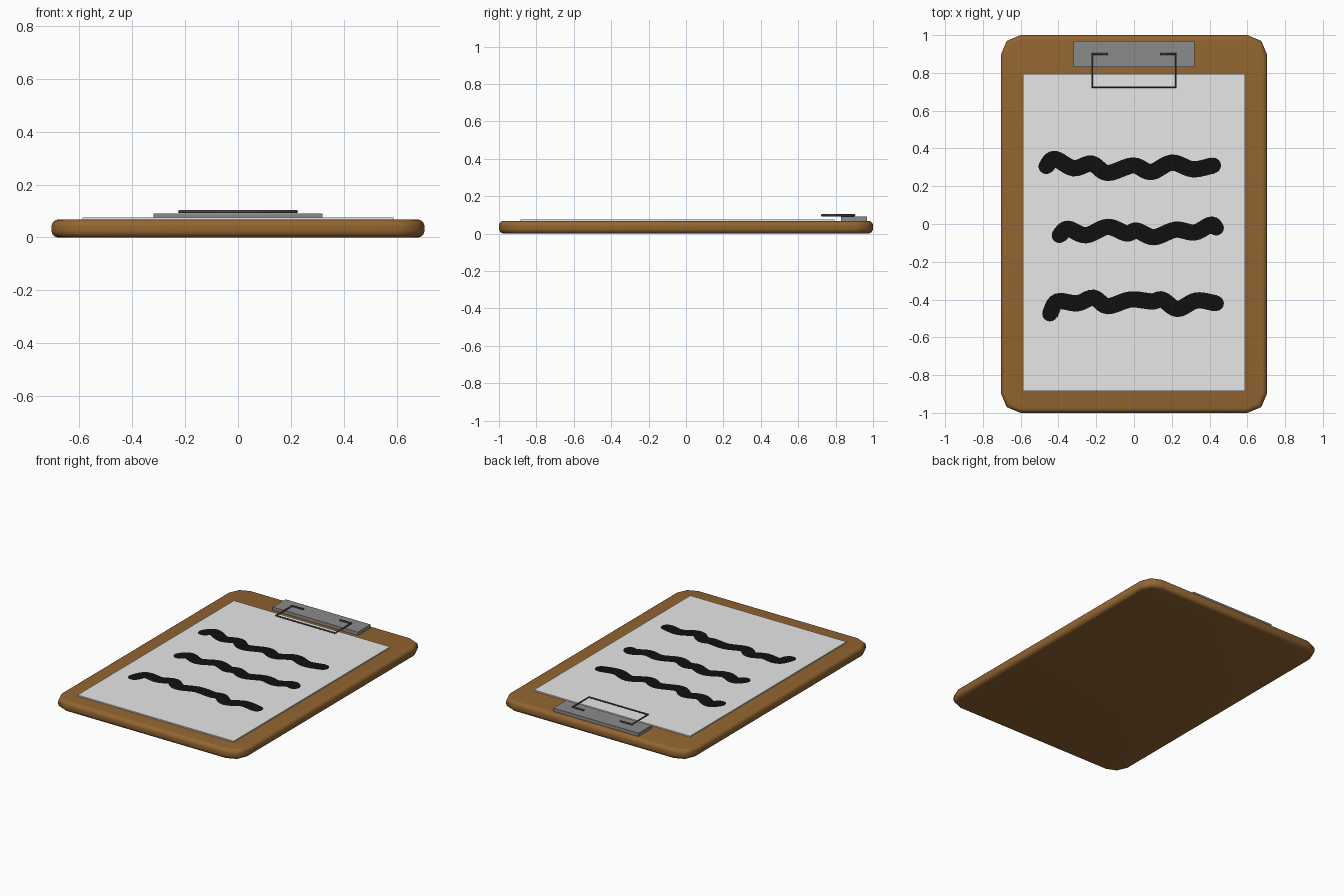
import bpy, bmesh, math
from mathutils import Vector

if "Cube" in bpy.data.objects:
    bpy.data.objects.remove(bpy.data.objects["Cube"])


def material(name, rgb):
    m = bpy.data.materials.new(name)
    m.diffuse_color = (*rgb, 1)
    m.use_nodes = True
    m.node_tree.nodes["Principled BSDF"].inputs["Base Color"].default_value = m.diffuse_color
    return m


WOOD = material("brown wood", (0.29, 0.13, 0.031))
PAPER = material("white paper", (0.8, 0.8, 0.8))
METAL = material("grey metal", (0.26, 0.26, 0.26))
WIRE = material("dark wire", (0.075, 0.075, 0.075))
INK = material("black ink", (0.005, 0.005, 0.005))


def finish(bm, name, mat):
    me = bpy.data.meshes.new(name)
    bmesh.ops.recalc_face_normals(bm, faces=bm.faces)
    bm.to_mesh(me)
    bm.free()
    ob = bpy.data.objects.new(name, me)
    bpy.context.collection.objects.link(ob)
    me.materials.append(mat)
    return ob


def prism(name, pts, z0, z1, mat):
    bm = bmesh.new()
    low = [bm.verts.new((x, y, z0)) for x, y in pts]
    high = [bm.verts.new((x, y, z1)) for x, y in pts]
    bm.faces.new(low[::-1])
    bm.faces.new(high)
    n = len(pts)
    for i in range(n):
        j = (i + 1) % n
        bm.faces.new((low[i], low[j], high[j], high[i]))
    return finish(bm, name, mat)


def slab(name, x, y0, y1, z0, z1, mat):
    return prism(name, [(-x, y0), (x, y0), (x, y1), (-x, y1)], z0, z1, mat)


# Board: outline with two-step corners and rounded rim
R, HX, HY = 0.105, 0.705, 1.0
outline = []
for k, (sx, sy) in enumerate([(1, 1), (-1, 1), (-1, -1), (1, -1)]):
    for step in range(3):
        a = math.radians(90 * k + 45 * step)
        outline.append((sx * (HX - R) + R * math.cos(a), sy * (HY - R) + R * math.sin(a)))
board = prism("board", outline, 0, 0.068, WOOD)
bev = board.modifiers.new("rim", 'BEVEL')
bev.width = 0.026
bev.segments = 4
bev.limit_method = 'ANGLE'
bev.angle_limit = math.radians(60)
bpy.context.view_layer.objects.active = board
board.select_set(True)
bpy.ops.object.modifier_apply(modifier="rim")
bpy.ops.object.shade_smooth_by_angle(angle=math.radians(50))

# Paper sheet and clip plate
slab("paper", 0.587, -0.885, 0.795, 0.066, 0.076, PAPER)
slab("clip_plate", 0.32, 0.83, 0.968, 0.066, 0.09, METAL)

# Bent wire of the clip
half = [(0.138, 0.9), (0.222, 0.9), (0.222, 0.725)]
path = [(-x, y) for x, y in half] + half[::-1]
cu = bpy.data.curves.new("clip_wire_path", 'CURVE')
cu.dimensions = '3D'
cu.bevel_depth = 0.006
cu.bevel_resolution = 2
cu.use_fill_caps = True
sp = cu.splines.new('POLY')
sp.points.add(len(path) - 1)
for p, (x, y) in zip(sp.points, path):
    p.co = (x, y, 0.098, 1)
cu.materials.append(WIRE)
wire = bpy.data.objects.new("clip_wire", cu)
bpy.context.collection.objects.link(wire)


def smooth_path(pts, steps=6):
    p = [Vector(q) for q in pts]
    p = [2 * p[0] - p[1]] + p + [2 * p[-1] - p[-2]]
    out = []
    for a, b, c, d in zip(p, p[1:], p[2:], p[3:]):
        for s in range(steps):
            t = s / steps
            out.append(0.5 * (2 * b + (c - a) * t + (2 * a - 5 * b + 4 * c - d) * t * t
                              + (3 * b - a - 3 * c + d) * t ** 3))
    return out + [p[-2]]


# Scribbled ink lines: flat ribbons with round ends
def scribble(name, pts, r=0.043, z=0.0785):
    c = smooth_path(pts)
    bm = bmesh.new()
    rows = []
    for i, q in enumerate(c):
        t = (c[min(i + 1, len(c) - 1)] - c[max(i - 1, 0)]).normalized()
        n = Vector((-t.y, t.x)) * r
        rows.append([bm.verts.new((*(q + n), z)), bm.verts.new((*(q - n), z))])
    for a, b in zip(rows, rows[1:]):
        bm.faces.new((a[0], a[1], b[1], b[0]))
    for q in (c[0], c[-1]):
        rc = r * 0.95
        bm.faces.new([bm.verts.new((q.x + rc * math.cos(k * math.pi / 8),
                                    q.y + rc * math.sin(k * math.pi / 8), z - 0.0003))
                      for k in range(16)])
    for f in bm.faces:
        f.normal_update()
        if f.normal.z < 0:
            f.normal_flip()
    me = bpy.data.meshes.new(name)
    bm.to_mesh(me)
    bm.free()
    me.materials.append(INK)
    bpy.context.collection.objects.link(bpy.data.objects.new(name, me))


scribble("ink_line_top", [(-.465, .305), (-.42, .345), (-.32, .295), (-.225, .32), (-.14, .27),
                          (-.005, .31), (.09, .275), (.2, .325), (.31, .29), (.42, .31)])
scribble("ink_line_middle", [(-.395, -.06), (-.35, -.025), (-.255, -.06), (-.14, -.015), (-.04, -.05),
                             (.015, -.035), (.105, -.07), (.22, -.03), (.32, -.045), (.405, -.004), (.435, -.02)])
scribble("ink_line_bottom", [(-.445, -.475), (-.405, -.41), (-.3, -.42), (-.215, -.39), (-.14, -.435),
                             (-.02, -.4), (.095, -.41), (.15, -.4), (.23, -.45), (.33, -.405), (.435, -.42)])
